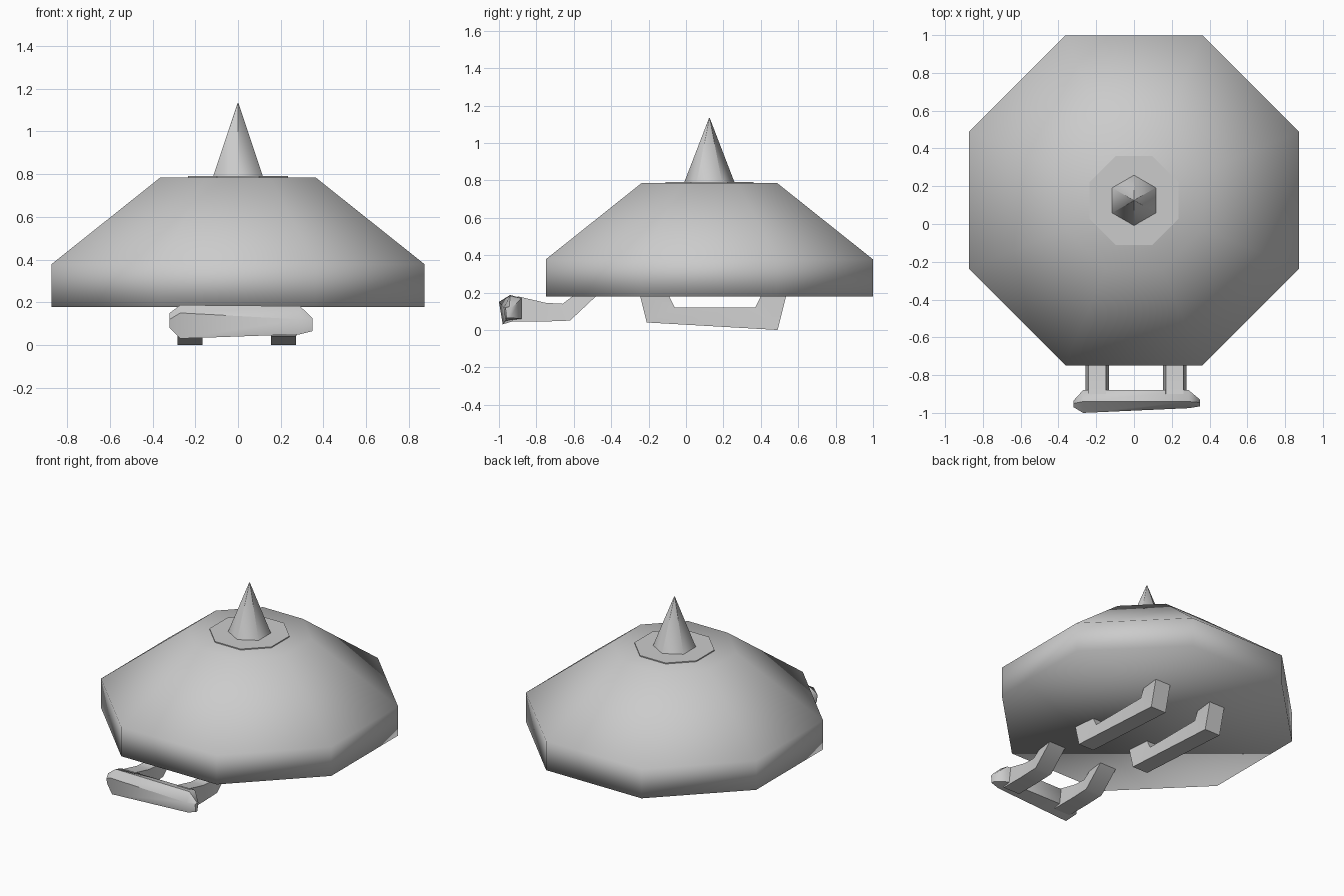
import bpy, bmesh, math

if "Cube" in bpy.data.objects:
    bpy.data.objects.remove(bpy.data.objects["Cube"])

grey = bpy.data.materials.new("light_grey")
grey.diffuse_color = (0.6, 0.6, 0.6, 1)
grey.use_nodes = True
grey.node_tree.nodes["Principled BSDF"].inputs["Base Color"].default_value = grey.diffuse_color
CY = 0.125  # centre of the dome along y


def loft(name, rings, smooth_angle=None):
    """Skin a list of equal-length point rings and cap both ends."""
    bm = bmesh.new()
    vs = [[bm.verts.new(p) for p in r] for r in rings]
    n = len(rings[0])
    for a, b in zip(vs, vs[1:]):
        for i in range(n):
            j = (i + 1) % n
            bm.faces.new((a[i], a[j], b[j], b[i]))
    bm.faces.new(vs[0])
    bm.faces.new(vs[-1])
    bmesh.ops.remove_doubles(bm, verts=bm.verts, dist=0.0005)
    bmesh.ops.recalc_face_normals(bm, faces=bm.faces)
    me = bpy.data.meshes.new(name)
    bm.to_mesh(me)
    bm.free()
    me.materials.append(grey)
    ob = bpy.data.objects.new(name, me)
    bpy.context.collection.objects.link(ob)
    bpy.context.view_layer.objects.active = ob
    ob.select_set(True)
    if smooth_angle is None:
        bpy.ops.object.shade_smooth()
    else:
        bpy.ops.object.shade_smooth_by_angle(angle=math.radians(smooth_angle))
    ob.select_set(False)
    return ob


def ngon(n, r, z, turn):
    return [(r * math.cos(turn + i * math.tau / n),
             CY + r * math.sin(turn + i * math.tau / n), z) for i in range(n)]


def octagon(apothem, z):
    return ngon(8, apothem / math.cos(math.pi / 8), z, math.pi / 8)


def strut(name, x, half, pairs):
    """Bent bar: (outer, inner) points in the y-z plane, narrower on the inside."""
    return loft(name, [[(x - half, *o), (x + half, *o),
                        (x + half * 0.75, *i), (x - half * 0.75, *i)]
                       for o, i in pairs], 50)


# Eight-sided dome with a short vertical rim
loft("dome", [octagon(0.874, 0.178), octagon(0.874, 0.378), octagon(0.363, 0.785)])

# Thin plate and spike on top
loft("top_plate", [octagon(0.235, 0.78), octagon(0.235, 0.792)], 30)
loft("spike", [ngon(6, 0.136, 0.785, math.pi / 6),
               ngon(6, 0.002, 1.133, math.pi / 6)], 70)

# Two runners under the dome
for side, x in (("left", -0.225), ("right", 0.213)):
    strut(side + "_runner", x, 0.058,
          [((-0.25, 0.2), (-0.10, 0.2)), ((-0.21, 0.04), (-0.06, 0.12)),
           ((0.49, 0.0), (0.37, 0.12)), ((0.54, 0.2), (0.41, 0.2))])

# Front handle: two bent arms and a faceted crossbar
for side, x in (("left", -0.195), ("right", 0.215)):
    strut(side + "_handle_arm", x, 0.062,
          [((-0.46, 0.2), (-0.58, 0.2)), ((-0.62, 0.05), (-0.66, 0.14)),
           ((-0.76, 0.045), (-0.75, 0.145)), ((-0.93, 0.045), (-0.90, 0.18))])

bar = [
    (-0.32, [(-0.94, 0.08), (-0.96, 0.08), (-0.97, 0.12), (-0.95, 0.15), (-0.935, 0.13)]),
    (-0.27, [(-0.88, 0.06), (-0.98, 0.03), (-1.0, 0.15), (-0.94, 0.187), (-0.88, 0.17)]),
    (0.29, [(-0.88, 0.06), (-0.965, 0.05), (-0.975, 0.12), (-0.94, 0.182), (-0.88, 0.17)]),
    (0.35, [(-0.94, 0.065), (-0.96, 0.065), (-0.965, 0.12), (-0.945, 0.125), (-0.93, 0.12)]),
]
loft("handle_crossbar", [[(x, y, z) for y, z in sec] for x, sec in bar], 50)
